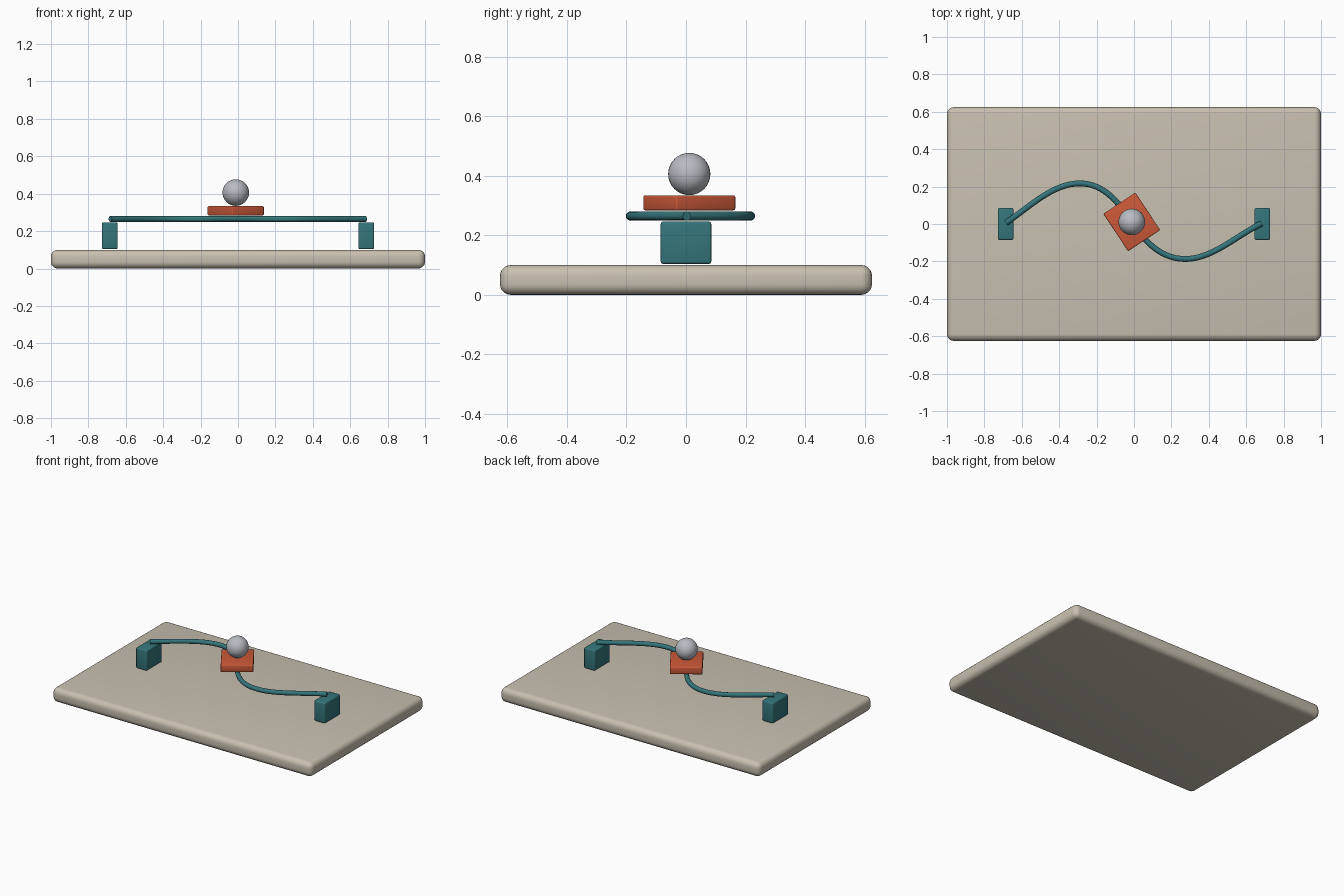
import bpy
import math

cube = bpy.data.objects.get("Cube")
if cube:
    bpy.data.objects.remove(cube, do_unlink=True)


def material(name, rgb):
    mat = bpy.data.materials.new(name)
    mat.use_nodes = True
    mat.diffuse_color = (*rgb, 1)
    mat.node_tree.nodes["Principled BSDF"].inputs["Base Color"].default_value = (*rgb, 1)
    return mat


stone = material("warm stone", (0.58, 0.53, 0.44))
teal = material("teal", (0.035, 0.18, 0.2))
orange = material("burnt orange", (0.6, 0.1, 0.04))
silver = material("silver grey", (0.48, 0.5, 0.54))


def rounded_box(name, size, centre, radius, mat, turn=0, segments=3):
    bpy.ops.mesh.primitive_cube_add(size=1, location=centre, rotation=(0, 0, turn))
    box = bpy.context.object
    box.name = name
    box.scale = size
    bpy.ops.object.transform_apply(location=False, rotation=False, scale=True)
    bevel = box.modifiers.new("rounded edges", "BEVEL")
    bevel.width = radius
    bevel.segments = segments
    box.data.materials.append(mat)
    bpy.ops.object.modifier_apply(modifier=bevel.name)
    bpy.ops.object.shade_smooth_by_angle(angle=math.radians(35))
    return box


# Base board and the two end posts
rounded_box("base_board", (2, 1.25, 0.1), (0, 0, 0.05), 0.036, stone, segments=5)
for side, x in (("right", -0.686), ("left", 0.686)):
    rounded_box(side + "_post", (0.084, 0.17, 0.142), (x, 0, 0.175), 0.008, teal)

# S-shaped rail: each point with its incoming and outgoing handle
path = [
    ((-0.82, -0.09), (-0.683, 0.006), (-0.55, 0.1)),
    ((-0.43, 0.217), (-0.29, 0.217), (-0.16, 0.217)),
    ((-0.08, 0.113), (-0.013, 0.012), (0.054, -0.089)),
    ((0.14, -0.187), (0.275, -0.187), (0.42, -0.187)),
    ((0.55, -0.06), (0.683, 0.003), (0.82, 0.07)),
]
rail_z = 0.265
curve = bpy.data.curves.new("rail", "CURVE")
curve.dimensions = "3D"
curve.bevel_depth = 0.0155
curve.bevel_resolution = 4
curve.resolution_u = 16
curve.use_fill_caps = True
spline = curve.splines.new("BEZIER")
spline.bezier_points.add(len(path) - 1)
for point, (before, at, after) in zip(spline.bezier_points, path):
    point.handle_left_type = point.handle_right_type = "FREE"
    point.handle_left = (*before, rail_z)
    point.co = (*at, rail_z)
    point.handle_right = (*after, rail_z)
curve.materials.append(teal)
rail = bpy.data.objects.new("rail", curve)
bpy.context.collection.objects.link(rail)
bpy.ops.object.select_all(action="DESELECT")
rail.select_set(True)
bpy.context.view_layer.objects.active = rail
bpy.ops.object.convert(target="MESH")
bpy.ops.object.shade_smooth_by_angle(angle=math.radians(40))

# Slider turned to follow the rail, with the ball resting on it
rounded_box("slider", (0.24, 0.206, 0.05), (-0.012, 0.011, 0.309), 0.006, orange,
            turn=math.radians(-56.5))
bpy.ops.mesh.primitive_uv_sphere_add(segments=32, ring_count=16, radius=0.071,
                                     location=(-0.012, 0.011, 0.406))
ball = bpy.context.object
ball.name = "ball"
ball.data.materials.append(silver)
bpy.ops.object.shade_smooth()
